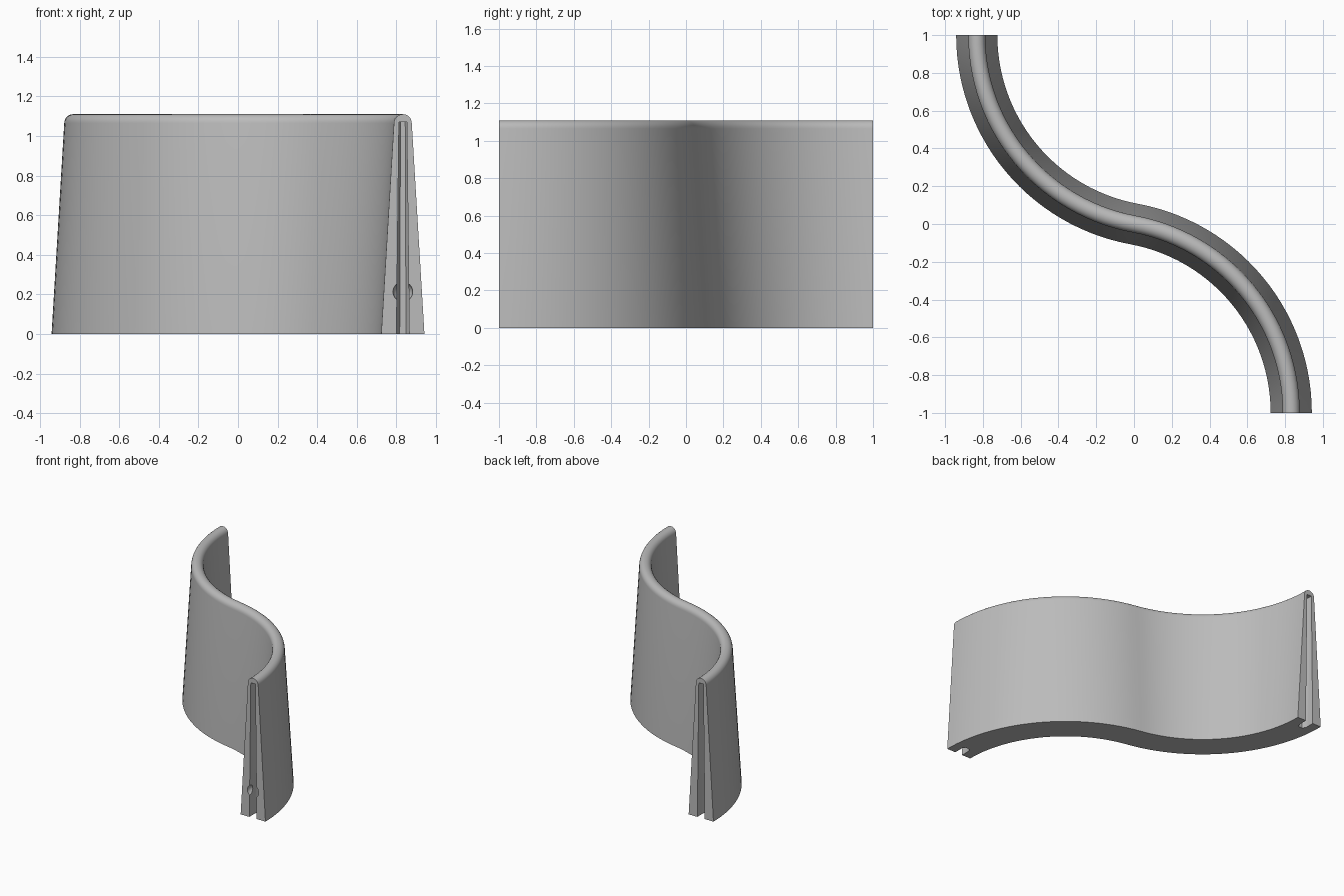
import bpy, bmesh, math
from mathutils import Vector, Matrix

if "Cube" in bpy.data.objects:
    bpy.data.objects.remove(bpy.data.objects["Cube"])

END_X = 0.8325                            # centre line of the wall at its ends
RADIUS = (END_X ** 2 + 1) / (2 * END_X)   # each arc is straight at its end and meets at the origin
SWEEP = math.atan2(1, RADIUS - END_X)
FOOT, CAP, HEIGHT = 0.109, 0.045, 1.11    # half widths and height
STEPS = 28

grey = bpy.data.materials.new("plain_grey")
grey.use_nodes = True
grey.diffuse_color = (0.5, 0.5, 0.5, 1)
grey.node_tree.nodes["Principled BSDF"].inputs["Base Color"].default_value = grey.diffuse_color


def make_object(name, bm):
    bmesh.ops.recalc_face_normals(bm, faces=bm.faces)
    mesh = bpy.data.meshes.new(name)
    bm.to_mesh(mesh)
    bm.free()
    mesh.materials.append(grey)
    obj = bpy.data.objects.new(name, mesh)
    bpy.context.collection.objects.link(obj)
    return obj


def loft(bm, rings):
    """Skin closed rings of points and cap both ends."""
    loops = [[bm.verts.new(p) for p in ring] for ring in rings]
    for a, b in zip(loops, loops[1:]):
        for i in range(len(a)):
            j = (i + 1) % len(a)
            bm.faces.new((a[i], a[j], b[j], b[i]))
    bm.faces.new(loops[0])
    bm.faces.new(loops[-1])


# Tapered profile with a rounded top: (sideways, height)
profile = [(FOOT, 0)]
for k in range(13):
    a = math.pi * k / 12
    profile.append((CAP * math.cos(a), HEIGHT - CAP + CAP * math.sin(a)))
profile.append((-FOOT, 0))

# S-shaped path: one arc, then the same arc turned half a circle
front_arc = []
for k in range(STEPS + 1):
    a = SWEEP * k / STEPS
    out = Vector((math.cos(a), math.sin(a), 0))
    front_arc.append((Vector((END_X - RADIUS, -1, 0)) + out * RADIUS, out))
back_arc = [(-p, out) for p, out in reversed(front_arc[:-1])]

bm = bmesh.new()
loft(bm, [[p + out * s + Vector((0, 0, z)) for s, z in profile]
          for p, out in front_arc + back_arc])
wall = make_object("curved_wall", bm)


# Connector slot and round socket cut into each end
def slot_ring(half, flat, z):
    return [(END_X - half, -1.1, z), (END_X + half, -1.1, z),
            (END_X + half, -0.925, z), (END_X + flat, -0.9, z),
            (END_X - flat, -0.9, z), (END_X - half, -0.925, z)]


for end, turn in (("front", 0), ("back", math.pi)):
    rotation = Matrix.Rotation(turn, 4, 'Z')
    slot = bmesh.new()
    loft(slot, [slot_ring(0.033, 0.016, -0.05), slot_ring(0.02, 0.012, 1.07)])
    socket = bmesh.new()
    bmesh.ops.create_uvsphere(socket, u_segments=24, v_segments=12, radius=0.05,
                              matrix=Matrix.Translation((END_X, -1, 0.213)))
    for part, bm in (("slot", slot), ("socket", socket)):
        bm.transform(rotation)
        cutter = make_object(f"{end}_{part}_cutter", bm)
        cut = wall.modifiers.new(part, 'BOOLEAN')
        cut.operation = 'DIFFERENCE'
        cut.solver = 'EXACT'
        cut.object = cutter

# Apply the cuts, drop the cutters
bpy.context.view_layer.update()
evaluated = wall.evaluated_get(bpy.context.evaluated_depsgraph_get())
cut_mesh = bpy.data.meshes.new_from_object(evaluated)
cutters = [m.object for m in wall.modifiers]
wall.modifiers.clear()
wall.data = cut_mesh
for cutter in cutters:
    bpy.data.objects.remove(cutter)

bpy.ops.object.select_all(action='DESELECT')
wall.select_set(True)
bpy.context.view_layer.objects.active = wall
bpy.ops.object.shade_smooth_by_angle(angle=math.radians(30))
